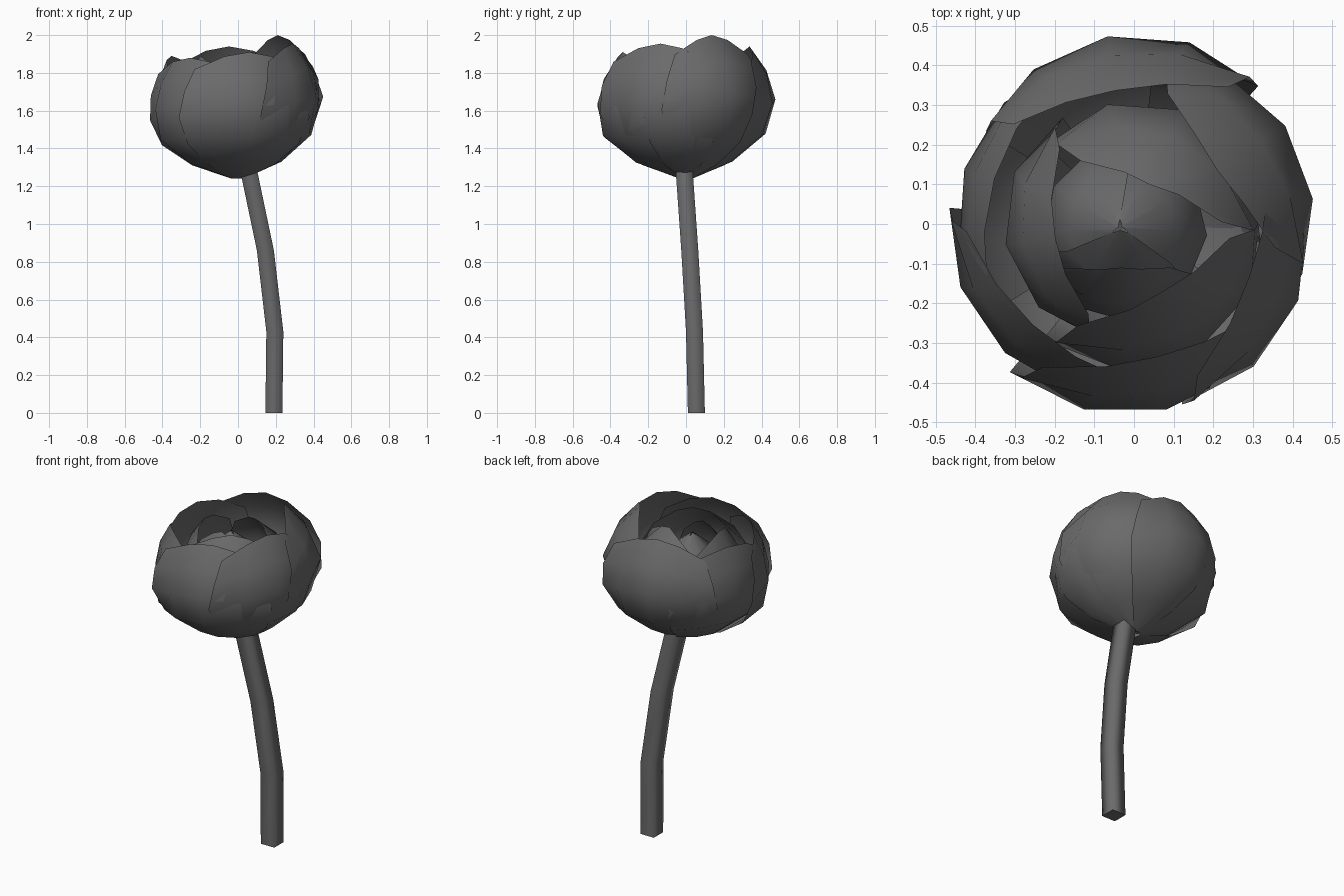
import bpy, bmesh, math

if "Cube" in bpy.data.objects:
    bpy.data.objects.remove(bpy.data.objects["Cube"])

grey = bpy.data.materials.new("dark_grey")
grey.diffuse_color = (.145, .145, .145, 1)
grey.use_nodes = True
grey.node_tree.nodes["Principled BSDF"].inputs["Base Color"].default_value = grey.diffuse_color


def add_object(name, bm):
    for f in bm.faces:
        f.smooth = True
    me = bpy.data.meshes.new(name)
    bm.to_mesh(me)
    bm.free()
    me.materials.append(grey)
    ob = bpy.data.objects.new(name, me)
    bpy.context.collection.objects.link(ob)
    return ob


def sample(profile, t):
    # point on a polyline with t running 0..1
    s = min(max(t, 0), 1) * (len(profile) - 1)
    i = min(int(s), len(profile) - 2)
    f = s - i
    return [a + (b - a) * f for a, b in zip(profile[i], profile[i + 1])]


def petal(name, az, half, R, top_r, top_z, cx=0.0, cy=0.0, flare=0.05,
          droop=0.15, base_z=1.24, belly=.93, cols=4, rows=5):
    # cupped shell: clockwise edge flares out over its neighbour
    h = top_z - base_z
    rad = [R * .07, R * (belly - .37), R * belly, R, R * .65 + top_r * .35, top_r]
    prof = [(r, base_z + h * k) for r, k in zip(rad, (0, .13, .34, .60, .82, 1))]
    bm = bmesh.new()
    grid = []
    for j in range(rows + 1):
        t = j / rows
        w = half * (1 - 0.15 * max(0, t - .6) / .4)
        line = []
        for i in range(cols + 1):
            u = 2 * i / cols - 1
            r, z = sample(prof, t * (1 - droop * u * u))
            r *= 1 - flare * u
            a = math.radians(az + u * w)
            k = t ** 0.7
            line.append(bm.verts.new((cx * k + r * math.cos(a), cy * k + r * math.sin(a), z)))
        grid.append(line)
    for j in range(rows):
        for i in range(cols):
            bm.faces.new((grid[j][i], grid[j][i + 1], grid[j + 1][i + 1], grid[j + 1][i]))
    return add_object(name, bm)


# Outer petals: azimuth, body radius, rim radius, rim height, edge flare, lower bulge
outer = [(98, .478, .34, 1.94, .03, .89), (33, .455, .25, 2.0, .03, .88),
         (-25, .457, .32, 1.955, .075, .91), (-80, .475, .34, 1.91, .055, .94),
         (-135, .46, .36, 1.88, .035, .96), (162, .45, .37, 1.89, .01, .93)]
for n, (az, R, tr, tz, fl, be) in enumerate(outer):
    petal(f"outer_petal_{n + 1}", az, 50, R, tr, tz, flare=fl, belly=be)

# Middle petals
middle = [(-62, 66, .355, .18, 1.91), (65, 72, .325, .12, 1.90), (188, 66, .32, .19, 1.89)]
for n, (az, hw, R, tr, tz) in enumerate(middle):
    petal(f"middle_petal_{n + 1}", az, hw, R, tr, tz, -.01, -.01, base_z=1.26)

# Bud petals closing over the heart, plus one wrapping the front
for n, az in enumerate((30, 150, 270)):
    petal(f"bud_petal_{n + 1}", az, 72, .205, .004, 1.85, -.035, -.01,
          flare=.05, droop=.03, base_z=1.26)
petal("bud_front_petal", -92, 62, .235, .10, 1.88, -.03, -.01, base_z=1.26)

# Square bent stem
bm = bmesh.new()
path = [(.19, .055, 0), (.195, .045, .43), (.145, .02, .86), (.055, -.01, 1.29)]
rings = []
for x, y, z in path:
    rings.append([bm.verts.new((x + .045 * sx, y + .045 * sy, z))
                  for sx, sy in ((-1, -1), (1, -1), (1, 1), (-1, 1))])
for a, b in zip(rings, rings[1:]):
    for k in range(4):
        bm.faces.new((a[k], a[(k + 1) % 4], b[(k + 1) % 4], b[k]))
caps = [bm.faces.new(rings[0][::-1]), bm.faces.new(rings[-1])]
for c in caps:
    for e in c.edges:
        e.smooth = False
add_object("stem", bm)
